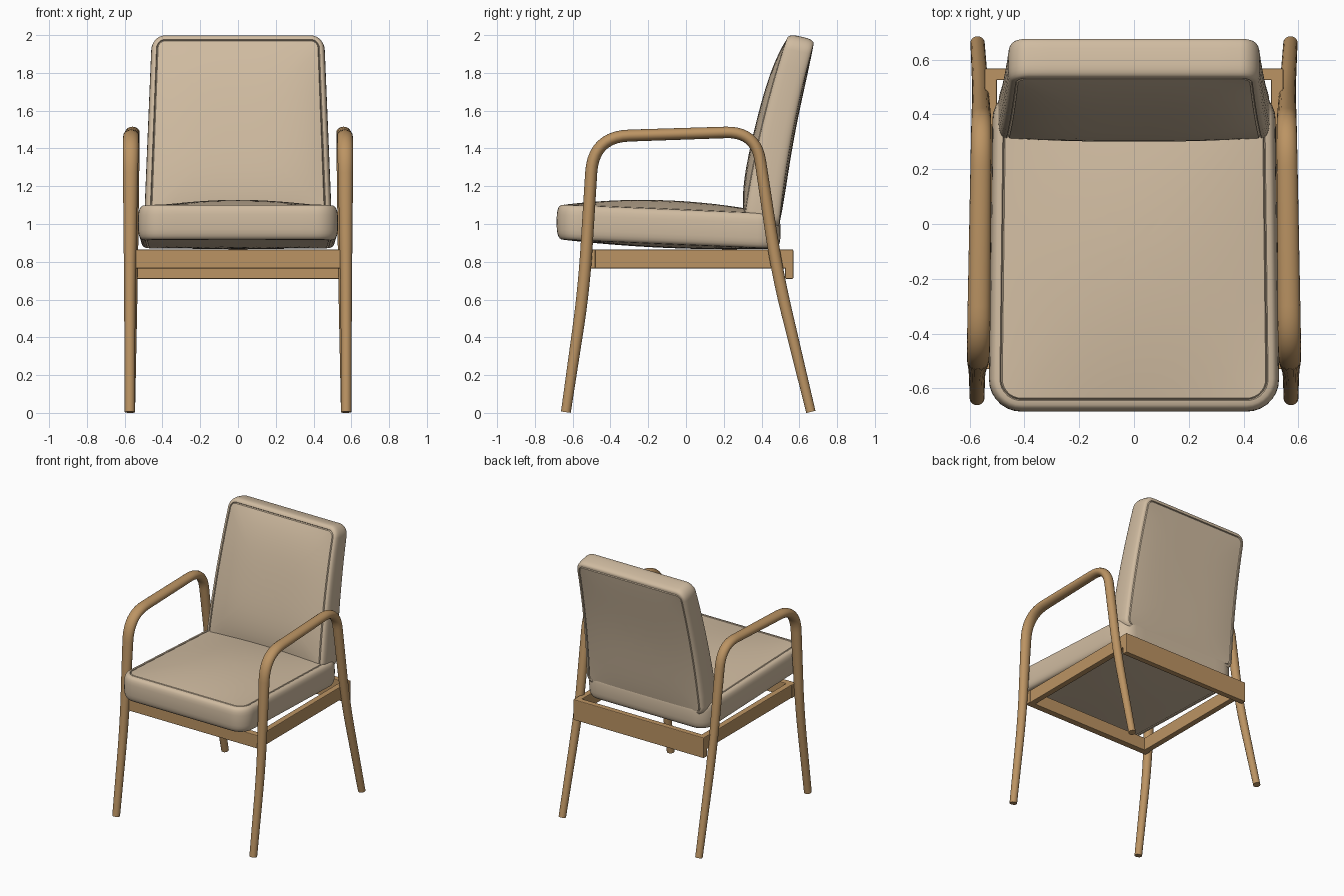
import bpy, bmesh, math
from mathutils import Vector

cube = bpy.data.objects.get("Cube")
if cube:
    bpy.data.objects.remove(cube, do_unlink=True)


def material(name, rgb):
    m = bpy.data.materials.new(name)
    m.use_nodes = True
    m.diffuse_color = (*rgb, 1)
    m.node_tree.nodes["Principled BSDF"].inputs["Base Color"].default_value = (*rgb, 1)
    return m


FABRIC = material("beige fabric", (0.63, 0.50, 0.355))
WOOD = material("light wood", (0.50, 0.295, 0.125))


def finish(name, bm, mat, smooth=True):
    bmesh.ops.recalc_face_normals(bm, faces=bm.faces)
    mesh = bpy.data.meshes.new(name)
    bm.to_mesh(mesh)
    bm.free()
    mesh.materials.append(mat)
    ob = bpy.data.objects.new(name, mesh)
    bpy.context.collection.objects.link(ob)
    if smooth:
        bpy.ops.object.select_all(action="DESELECT")
        ob.select_set(True)
        bpy.context.view_layer.objects.active = ob
        bpy.ops.object.shade_smooth_by_angle(angle=math.radians(35))
    return ob


def bridge(bm, a, b):
    n = len(a)
    for i in range(n):
        bm.faces.new((a[i], a[(i + 1) % n], b[(i + 1) % n], b[i]))


def rounded_rect(hu, hv, r, arc=7, side=10):
    """Closed outline with rounded corners and evenly divided sides."""
    corners = []
    for q, (su, sv) in enumerate(((1, 1), (-1, 1), (-1, -1), (1, -1))):
        angles = [math.pi / 2 * (q + i / arc) for i in range(arc + 1)]
        corners.append([Vector((su * (hu - r) + r * math.cos(a),
                                sv * (hv - r) + r * math.sin(a))) for a in angles])
    pts = []
    for q in range(4):
        pts += corners[q]
        start, end = corners[q][-1], corners[(q + 1) % 4][0]
        pts += [start.lerp(end, i / side) for i in range(1, side)]
    return pts


def cushion(name, hu, hv, r, half, edge, crowns, power, place):
    """Boxed cushion: bulging border, a seam groove each side, crowned panels."""
    bm = bmesh.new()

    def ring(points):
        return [bm.verts.new(place(u, v, w)) for u, v, w in points]

    def outline(inset, w):
        return [(p.x, p.y, w) for p in rounded_rect(hu - inset, hv - inset, r - inset)]

    border = []
    for i in range(13):
        a = math.radians(-90 + 15 * i)
        s, c = math.sin(a), max(math.cos(a), 0)
        w = math.copysign(abs(s) ** 0.65, s) * half
        border.append(ring(outline(edge * (1 - c ** 0.7), w)))
    for a, b in zip(border, border[1:]):
        bridge(bm, a, b)

    for sign, crown, last in ((-1, crowns[0], border[0]), (1, crowns[1], border[-1])):
        groove = ring(outline(edge + 0.004, sign * (half - 0.008)))
        bridge(bm, last, groove)
        last = groove
        base = outline(edge + 0.009, 0)

        def panel(u, v):
            lift = (1 - abs(u / (hu - edge)) ** power) * (1 - abs(v / (hv - edge)) ** power)
            return u, v, sign * (half + crown * lift)

        for k in (1, .97, .93, .87, .8, .7, .58, .45, .3, .15):
            loop = ring([panel(u * k, v * k) for u, v, _ in base])
            bridge(bm, last, loop)
            last = loop
        tip = bm.verts.new(place(*panel(0, 0)))
        for i in range(len(last)):
            bm.faces.new((last[i], last[(i + 1) % len(last)], tip))
    return finish(name, bm, FABRIC)


def place_seat(u, v, w):
    y = v - 0.0925
    return u * (1 - 0.025 * (v + 0.5)), y, 0.982 - 0.042 * y + w


def place_back(u, v, w):
    s = 1.488 + v
    t = s - 1
    y = 0.40 + 0.12 * t + 0.095 * t * t
    return u * (1.02 - 0.085 * t), y - w * (1.16 - 0.28 * t), s + 0.2 * w


cushion("seat_cushion", 0.53, 0.5925, 0.12, 0.093, 0.04, (0.02, 0.046), 2, place_seat)
cushion("back_cushion", 0.488, 0.503, 0.075, 0.08, 0.03, (0.012, 0.034), 4, place_back)


# Bent side frames: front leg, armrest and rear leg in one tapered rod
# Each corner: x, y, z, sideways radius, in-plane radius, bend length
FRAME = [
    (0.573, -0.636, 0.004, 0.027, 0.026, 0),
    (0.573, -0.540, 0.660, 0.030, 0.032, 0.22),
    (0.568, -0.490, 1.462, 0.043, 0.032, 0.19),
    (0.557, 0.370, 1.490, 0.037, 0.030, 0.16),
    (0.560, 0.483, 0.740, 0.030, 0.032, 0.22),
    (0.571, 0.661, 0.005, 0.026, 0.025, 0),
]


def bent_path(corners):
    """Straight runs joined by smooth bends."""
    pts = [Vector(c[:5]) for c in corners]
    path = [pts[0]]
    for i in range(1, len(pts) - 1):
        d = corners[i][5]
        p = pts[i]
        a = p + (pts[i - 1] - p).normalized() * d
        b = p + (pts[i + 1] - p).normalized() * d
        for j in range(11):
            t = j / 10
            path.append(a.lerp(p, t).lerp(p.lerp(b, t), t))
    return path + [pts[-1]]


def side_frame(name, side, sides=20):
    bm = bmesh.new()
    path = bent_path(FRAME)
    rings = []
    for i, p in enumerate(path):
        d = path[min(i + 1, len(path) - 1)] - path[max(i - 1, 0)]
        normal = Vector((0, -d[2], d[1])).normalized()
        centre = Vector(p[:3])
        ring = []
        for j in range(sides):
            a = math.tau * j / sides
            co = centre + Vector((p[3] * math.cos(a), 0, 0)) + normal * p[4] * math.sin(a)
            ring.append(bm.verts.new((side * co.x, co.y, co.z)))
        rings.append(ring)
    for a, b in zip(rings, rings[1:]):
        bridge(bm, a, b)
    bm.faces.new(rings[0])
    bm.faces.new(rings[-1])
    finish(name, bm, WOOD)


# Seat rails
def rail(name, low, high):
    bm = bmesh.new()
    bmesh.ops.create_cube(bm, size=1)
    for v in bm.verts:
        v.co = [l + (h - l) * (c + 0.5) for l, h, c in zip(low, high, v.co)]
    ob = finish(name, bm, WOOD, smooth=False)
    bevel = ob.modifiers.new("soft edges", "BEVEL")
    bevel.width = 0.005
    bevel.segments = 2


for label, side in (("left", 1), ("right", -1)):
    side_frame(label + "_leg_and_arm_frame", side)
    xs = sorted((side * 0.5, side * 0.545))
    rail(label + "_side_rail", (xs[0], -0.5, 0.765), (xs[1], 0.54, 0.865))
rail("front_rail", (-0.55, -0.53, 0.765), (0.55, -0.48, 0.865))
rail("rear_rail", (-0.545, 0.525, 0.71), (0.545, 0.568, 0.865))
